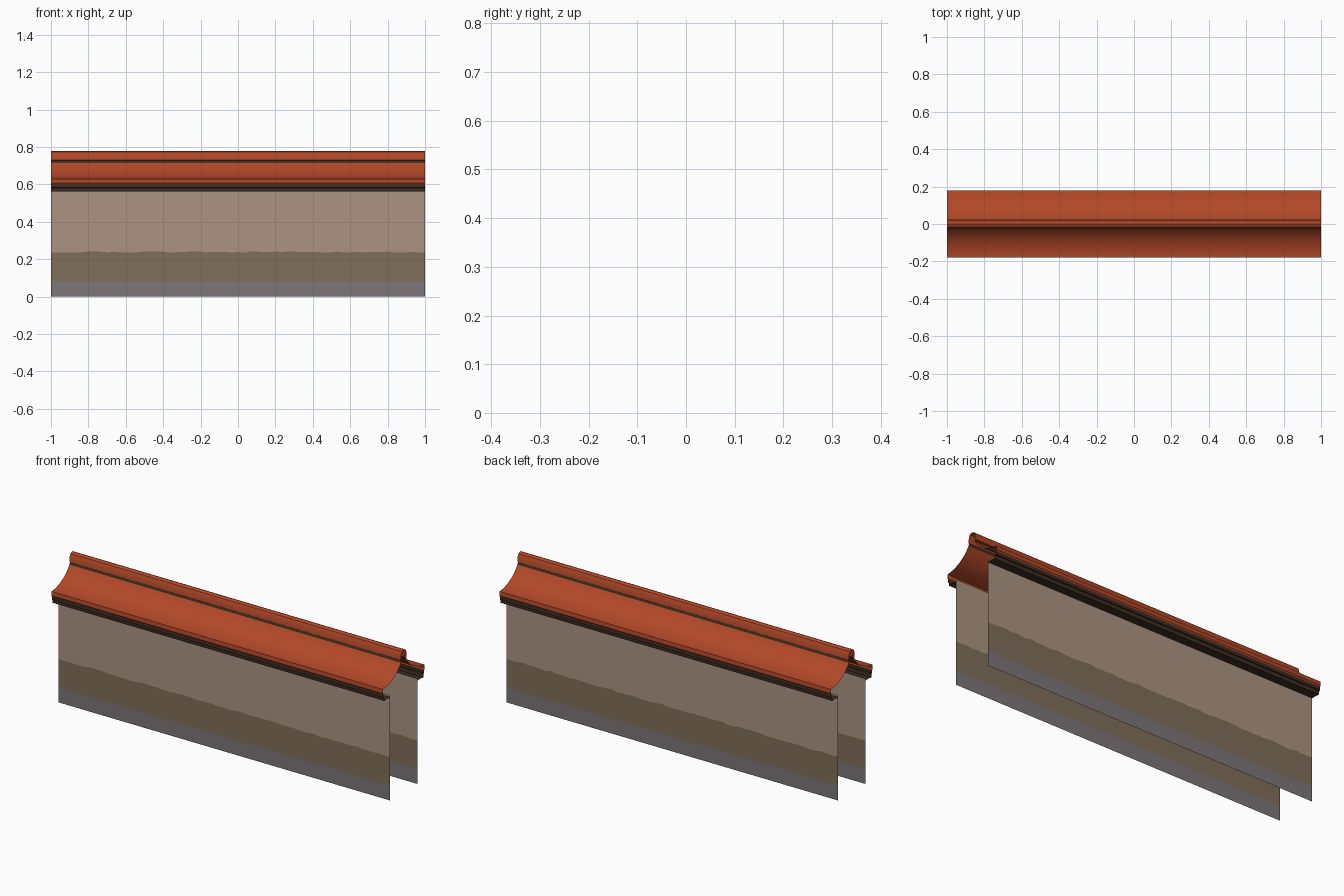
import bpy, math, random

if "Cube" in bpy.data.objects:
    bpy.data.objects.remove(bpy.data.objects["Cube"])

random.seed(4)


def material(name, r, g, b):
    lin = [((c / 255 + 0.055) / 1.055) ** 2.4 for c in (r, g, b)]
    m = bpy.data.materials.new(name)
    m.diffuse_color = (*lin, 1)
    m.use_nodes = True
    m.node_tree.nodes["Principled BSDF"].inputs["Base Color"].default_value = m.diffuse_color
    return m


PLASTER = material("beige plaster", 172, 148, 131)
DIRT = material("brown weathered plaster", 127, 110, 88)
STONE = material("grey stone base", 125, 118, 121)
TILE = material("red roof tile", 178, 72, 40)
WOOD = material("dark brown timber", 62, 46, 34)


def strip(name, profile, mat, side, steps=1, wobble=None, smooth=False):
    """Extrude an open (y, z) profile along x; side -1 is front, 1 is back.
    wobble maps a profile index to a list of z offsets along x."""
    verts, faces = [], []
    n = len(profile)
    for i in range(steps + 1):
        x = -1 + 2 * i / steps
        for k, (y, z) in enumerate(profile):
            dz = wobble[k][i] if wobble and k in wobble else 0
            verts.append((x, -side * y, z + dz))
    for i in range(steps):
        for k in range(n - 1):
            a, b = i * n + k, (i + 1) * n + k
            f = (a, b, b + 1, a + 1)
            faces.append(f if side < 0 else f[::-1])
    me = bpy.data.meshes.new(name)
    me.from_pydata(verts, [], faces)
    me.materials.append(mat)
    ob = bpy.data.objects.new(name, me)
    bpy.context.collection.objects.link(ob)
    if smooth:
        bpy.ops.object.select_all(action='DESELECT')
        ob.select_set(True)
        bpy.context.view_layer.objects.active = ob
        bpy.ops.object.shade_smooth_by_angle(angle=math.radians(25))
    return ob


# Concave roof slope as a quadratic curve, from eave to ridge
def slope(n=8):
    p0, p1, p2 = (-0.178, 0.628), (-0.08, 0.635), (-0.024, 0.715)
    pts = []
    for i in range(n + 1):
        t = i / n
        pts.append(tuple((1 - t) ** 2 * a + 2 * t * (1 - t) * b + t * t * c
                         for a, b, c in zip(p0, p1, p2)))
    return pts


WALL_Y = -0.118
STEPS = 60
for side, label in ((-1, "front"), (1, "back")):
    # Wall in three colour bands, with a slightly uneven dirt line
    jag = [random.uniform(-0.004, 0.004) for _ in range(STEPS + 1)]
    strip(label + "_wall_base", [(WALL_Y, 0), (WALL_Y, 0.08)], STONE, side)
    strip(label + "_wall_dirt", [(WALL_Y, 0.08), (WALL_Y, 0.238)], DIRT, side,
          STEPS, {1: jag})
    strip(label + "_wall_plaster", [(WALL_Y, 0.238), (WALL_Y, 0.575)], PLASTER,
          side, STEPS, {0: jag})

    # Stepped timber moulding under the eave
    strip(label + "_eave_moulding",
          [(WALL_Y, 0.564), (-0.150, 0.564), (-0.168, 0.562), (-0.170, 0.580),
           (-0.176, 0.582), (-0.176, 0.600)], WOOD, side)

    # Tile edge and concave slope
    strip(label + "_roof_slope", [(-0.176, 0.600), (-0.180, 0.606)] + slope(),
          TILE, side, smooth=True)

    # Dark joint below the ridge, then half of the ridge cap
    strip(label + "_ridge_joint", [(-0.024, 0.715), (-0.020, 0.728)], WOOD, side)
    strip(label + "_ridge_cap",
          [(-0.020, 0.728), (-0.025, 0.731), (-0.022, 0.758), (-0.015, 0.772),
           (0, 0.779)], TILE, side, smooth=True)
